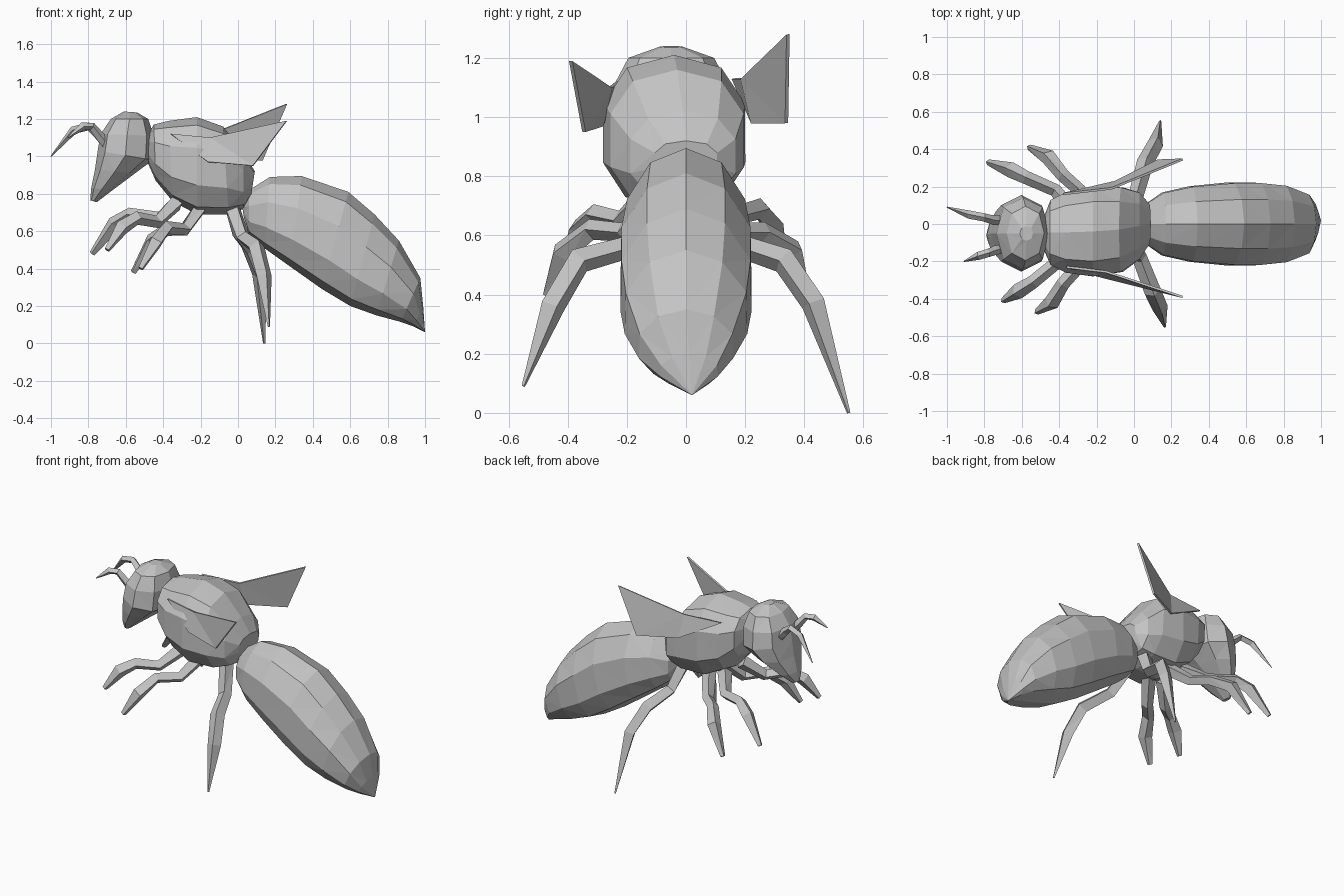
import bpy, bmesh, math
from mathutils import Vector

grey = bpy.data.materials.new("light grey")
grey.diffuse_color = (0.55, 0.55, 0.55, 1)


def finish(name, bm):
    bmesh.ops.remove_doubles(bm, verts=bm.verts, dist=0.0005)
    bmesh.ops.recalc_face_normals(bm, faces=bm.faces)
    bmesh.ops.triangulate(bm, faces=bm.faces)
    me = bpy.data.meshes.new(name)
    bm.to_mesh(me)
    bm.free()
    me.materials.append(grey)
    ob = bpy.data.objects.new(name, me)
    bpy.context.collection.objects.link(ob)
    return ob


def skin(name, rings):
    """Join rings of points into a closed faceted skin."""
    bm = bmesh.new()
    vs = [[bm.verts.new(p) for p in r] for r in rings]
    n = len(vs[0])
    for a, b in zip(vs, vs[1:]):
        for i in range(n):
            j = (i + 1) % n
            bm.faces.new((a[i], a[j], b[j], b[i]))
    bm.faces.new(vs[0])
    bm.faces.new(vs[-1])
    return finish(name, bm)


def body(name, sections, n=8, upper=1.0, lower=1.0):
    """Each section: x,z of one outline point, x,z of the opposite one, half width, y centre.
    upper / lower below 1 make that half of the section squarer."""
    rings = []
    for xa, za, xb, zb, w, cy in sections:
        ring = []
        for i in range(n):
            t = 2 * math.pi * i / n
            c, s = math.cos(t), math.sin(t)
            k = upper if c > 0 else lower
            c = math.copysign(abs(c) ** k, c)
            s = math.copysign(abs(s) ** k, s)
            ring.append(((xa + xb) / 2 + (xa - xb) / 2 * c, cy + w * s,
                         (za + zb) / 2 + (za - zb) / 2 * c))
        rings.append(ring)
    return skin(name, rings)


def limb(name, path, radii, n=4):
    """Tapering tube along a bent path."""
    pts = [Vector(p) for p in path]
    rings = []
    for i, p in enumerate(pts):
        d = (pts[min(i + 1, len(pts) - 1)] - pts[max(i - 1, 0)]).normalized()
        u = d.cross(Vector((0, 0, 1))).normalized()
        v = d.cross(u)
        rings.append([p + radii[i] * (u * math.cos(2 * math.pi * j / n) +
                                      v * math.sin(2 * math.pi * j / n)) for j in range(n)])
    return skin(name, rings)


# Long drooping abdomen with a ridge along the back and a fuller belly
body("abdomen", [
    (0.02, 0.75, 0.03, 0.68, 0.03, 0),
    (0.06, 0.82, 0.06, 0.58, 0.11, 0),
    (0.17, 0.89, 0.14, 0.51, 0.175, 0),
    (0.34, 0.895, 0.28, 0.41, 0.21, 0),
    (0.59, 0.81, 0.45, 0.29, 0.23, 0),
    (0.73, 0.69, 0.60, 0.20, 0.23, 0),
    (0.86, 0.55, 0.74, 0.15, 0.215, 0),
    (0.975, 0.35, 0.87, 0.115, 0.165, 0),
    (0.99, 0.20, 0.94, 0.09, 0.10, 0.01),
    (1.0, 0.06, 1.0, 0.06, 0, 0.02)], n=10, upper=1.05, lower=0.75)

# Rounded thorax, widest below its middle
body("thorax", [
    (-0.475, 1.13, -0.48, 0.96, 0.10, -0.05),
    (-0.45, 1.17, -0.44, 0.87, 0.18, -0.045),
    (-0.37, 1.19, -0.35, 0.76, 0.225, -0.045),
    (-0.22, 1.21, -0.22, 0.69, 0.25, -0.04),
    (-0.08, 1.16, -0.05, 0.69, 0.235, -0.03),
    (0.03, 1.02, 0.03, 0.72, 0.185, -0.01),
    (0.09, 0.92, 0.07, 0.79, 0.11, 0)], n=10, upper=0.85, lower=0.78)

# Head tapering down to the mouth
body("head", [
    (-0.61, 1.24, -0.54, 1.235, 0.04, -0.05),
    (-0.68, 1.20, -0.48, 1.20, 0.145, -0.05),
    (-0.735, 1.12, -0.45, 1.11, 0.19, -0.05),
    (-0.75, 1.03, -0.455, 0.98, 0.205, -0.05),
    (-0.765, 0.93, -0.55, 0.91, 0.165, -0.05),
    (-0.785, 0.83, -0.67, 0.82, 0.095, -0.055),
    (-0.79, 0.765, -0.755, 0.755, 0.03, -0.06)], n=8, upper=0.9, lower=0.9)

# Antennae
feel = (0.025, 0.025, 0.022, 0.022, 0.003)
limb("left_antenna", [(-0.70, 0.02, 1.06), (-0.75, 0.02, 1.12), (-0.80, 0.035, 1.16),
                      (-0.88, 0.05, 1.14), (-1.0, 0.09, 1.0)], feel)
limb("right_antenna", [(-0.69, -0.13, 1.05), (-0.74, -0.14, 1.11), (-0.78, -0.155, 1.16),
                       (-0.83, -0.17, 1.16), (-0.91, -0.20, 1.10)], feel)

# Legs: three pairs, each side posed a little differently
legs = {
    "front_leg_left": [(-0.33, 0.06, 0.75), (-0.42, 0.18, 0.67), (-0.58, 0.25, 0.69),
                       (-0.66, 0.29, 0.64), (-0.78, 0.33, 0.48)],
    "front_leg_right": [(-0.33, -0.12, 0.75), (-0.43, -0.22, 0.65), (-0.54, -0.31, 0.67),
                        (-0.62, -0.36, 0.62), (-0.70, -0.41, 0.50)],
    "middle_leg_left": [(-0.20, 0.04, 0.73), (-0.29, 0.18, 0.61), (-0.38, 0.26, 0.61),
                        (-0.46, 0.36, 0.55), (-0.56, 0.41, 0.38)],
    "middle_leg_right": [(-0.20, -0.10, 0.73), (-0.28, -0.21, 0.61), (-0.38, -0.32, 0.62),
                         (-0.44, -0.42, 0.54), (-0.52, -0.47, 0.40)],
    "rear_leg_left": [(-0.03, 0.06, 0.73), (0.01, 0.15, 0.575), (0.06, 0.33, 0.515),
                      (0.115, 0.43, 0.37), (0.14, 0.55, 0.0)],
    "rear_leg_right": [(-0.03, -0.08, 0.73), (0.03, -0.18, 0.565), (0.10, -0.36, 0.515),
                       (0.14, -0.45, 0.36), (0.165, -0.55, 0.09)],
}
for name, path in legs.items():
    rear = name.startswith("rear")
    limb(name, path, (0.045, 0.04, 0.045, 0.042, 0.006) if rear
         else (0.045, 0.035, 0.036, 0.042, 0.016))

# Wings: thin swept blades
wings = {
    "left_wing": [(-0.38, 0.16, 1.13), (-0.12, 0.19, 1.13), (0.26, 0.345, 1.28),
                  (0.13, 0.34, 0.98), (-0.10, 0.225, 0.98)],
    "right_wing": [(-0.36, -0.23, 1.12), (-0.15, -0.255, 1.10), (0.26, -0.39, 1.19),
                   (0.08, -0.345, 0.95), (-0.16, -0.285, 0.97)],
}
for name, pts in wings.items():
    bm = bmesh.new()
    bm.faces.new([bm.verts.new(p) for p in pts])
    ob = finish(name, bm)
    mod = ob.modifiers.new("thickness", 'SOLIDIFY')
    mod.thickness = 0.012
    mod.offset = 0
